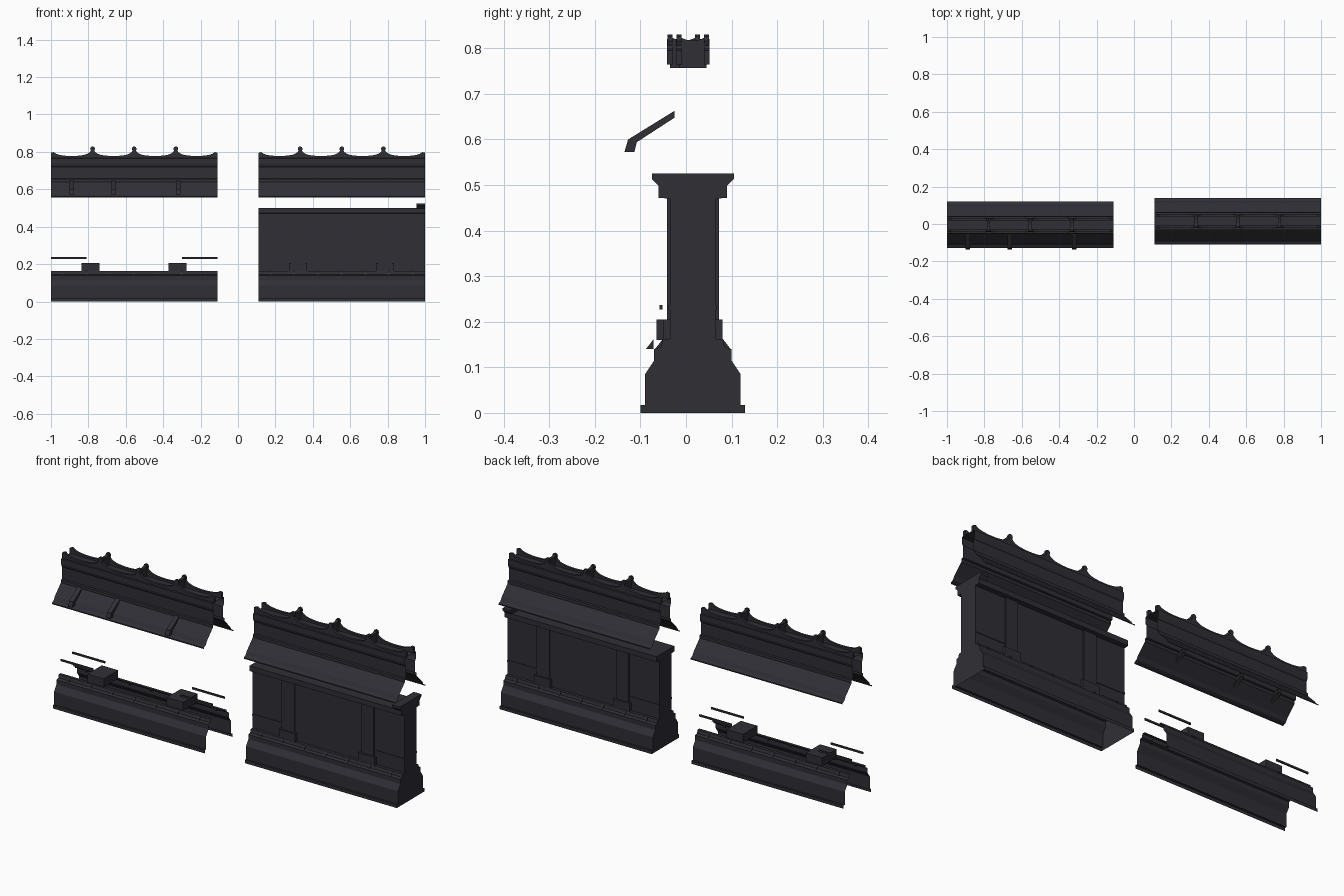
import bpy, bmesh, math

if "Cube" in bpy.data.objects:
    bpy.data.objects.remove(bpy.data.objects["Cube"])

stone = bpy.data.materials.new("dark slate stone")
stone.diffuse_color = (0.028, 0.028, 0.036, 1)
stone.use_nodes = True
stone.node_tree.nodes["Principled BSDF"].inputs["Base Color"].default_value = stone.diffuse_color


def finish(name, bm):
    me = bpy.data.meshes.new(name)
    bm.to_mesh(me)
    bm.free()
    me.materials.append(stone)
    ob = bpy.data.objects.new(name, me)
    bpy.context.collection.objects.link(ob)
    return ob


def sweep(bm, prof, x0, x1, closed=True):
    """Extrude a (y, z) profile along x; open profiles stay single sheets."""
    a = [bm.verts.new((x0, y, z)) for y, z in prof]
    b = [bm.verts.new((x1, y, z)) for y, z in prof]
    n = len(prof)
    faces = []
    for i in range(n if closed else n - 1):
        j = (i + 1) % n
        faces.append(bm.faces.new((a[i], b[i], b[j], a[j])))
    if closed:
        faces += [bm.faces.new(a), bm.faces.new(b[::-1])]
        bmesh.ops.recalc_face_normals(bm, faces=faces)


def box(bm, x0, x1, y0, y1, z0, z1):
    sweep(bm, [(y0, z0), (y1, z0), (y1, z1), (y0, z1)], x0, x1)


def both(half, c):
    """Front half profile (distance from centre, z) going up, then mirrored down."""
    return [(c - d, z) for d, z in half] + [(c + d, z) for d, z in half[::-1]]


BASE = [(.115, 0), (.115, .017), (.105, .017), (.105, .085), (.085, .115),
        (.085, .14), (.07, .145), (.066, .162), (.05, .162)]
ROOF = [(.124, .556), (.124, .562), (.108, .570), (.098, .588), (.048, .64), (.048, .655),
        (.038, .657), (.038, .72), (.042, .725), (.046, .738), (.046, .766), (.025, .768)]


def fins(c, x0):
    bm = bmesh.new()
    for i in range(7):
        x = x0 + .063 + .127 * i
        for s in (-1, 1):
            sweep(bm, [(c + s * .083, .14), (c + s * .066, .162), (c + s * .066, .14)],
                  x - .005, x + .005)
    finish("base_fins", bm)


def roof(c, x0, x1):
    # Sloped roof with moulded ridge
    bm = bmesh.new()
    sweep(bm, both(ROOF, c), x0, x1, closed=False)
    finish("roof_shell", bm)
    # Scalloped crest on both sides of the ridge
    bm = bmesh.new()
    p, n = (x1 - x0) / 4, 64
    for s in (-1, 1):
        ya, yb = c + s * .024, c + s * .037
        rows = []
        for i in range(n + 1):
            u = abs(2 * ((i / 16) % 1) - 1)
            z = .778 + .016 * u ** 2 + .026 * u ** 8
            if i in (0, n):
                z = .795
            x = x0 + (x1 - x0) * i / n
            rows.append([bm.verts.new(v) for v in
                         ((x, ya, .765), (x, yb, .765), (x, yb, z), (x, ya, z))])
        for r, q in zip(rows, rows[1:]):
            for k in range(4):
                bm.faces.new((r[k], q[k], q[(k + 1) % 4], r[(k + 1) % 4]))
        bm.faces.new(rows[0])
        bm.faces.new(rows[-1][::-1])
    bmesh.ops.recalc_face_normals(bm, faces=bm.faces)
    # Saddles and rounded knobs at the crest peaks
    for k in (1, 2, 3):
        x = x0 + p * k
        sweep(bm, [(c - .03, .757), (c + .03, .757), (c + .03, .825), (c + .015, .819),
                   (c, .817), (c - .015, .819), (c - .03, .825)], x - .008, x + .008)
        for s in (-1, 1):
            ring = [(x + .013 * math.cos(t * math.pi / 4), .816 + .014 * math.sin(t * math.pi / 4))
                    for t in range(8)]
            a = [bm.verts.new((q[0], c + s * .025, q[1])) for q in ring]
            b = [bm.verts.new((q[0], c + s * .036, q[1])) for q in ring]
            fs = [bm.faces.new((a[i], a[(i + 1) % 8], b[(i + 1) % 8], b[i])) for i in range(8)]
            fs += [bm.faces.new(a[::-1]), bm.faces.new(b)]
            bmesh.ops.recalc_face_normals(bm, faces=fs)
    finish("ridge_crest", bm)


# ---- Complete wall section (right), open underneath ----
C, X0, X1 = .015, .11, 1.0
bm = bmesh.new()
sweep(bm, both(BASE + [(.05, .47), (.075, .472), (.075, .50)], C), X0, X1)
bm.normal_update()
bmesh.ops.delete(bm, geom=[f for f in bm.faces if f.calc_center_median().z < .001],
                 context='FACES_ONLY')
finish("wall_body", bm)

bm = bmesh.new()
sweep(bm, both([(.075, .498), (.09, .513), (.09, .525)], C), .955, X1)
finish("cornice_end_block", bm)

# Pilasters on both wall faces with square feet
bm = bmesh.new()
for px in (.322, .787):
    box(bm, px - .037, px + .037, C - .057, C + .057, .20, .475)
    box(bm, px - .048, px + .048, C - .065, C + .065, .16, .205)
finish("pilasters", bm)

bm = bmesh.new()
for a, b in ((X0, .284), (.821, X1)):
    box(bm, a, b, C - .053, C + .053, .227, .237)
finish("wall_trim", bm)
fins(C, X0)
roof(C, X0, X1)

# ---- Open section (left): base shell, pilaster feet and loose trims ----
C, X0, X1 = -.005, -1.0, -.11
bm = bmesh.new()
h = both(BASE, C)
sweep(bm, h[:len(BASE)], X0, X1, closed=False)
sweep(bm, h[len(BASE):], X0, X1, closed=False)
finish("open_base_shell", bm)

bm = bmesh.new()
for px in (-.788, -.324):
    box(bm, px - .048, px + .048, C - .06, C + .06, .16, .205)
finish("pilaster_feet", bm)

bm = bmesh.new()
for a, b in ((X0, -.81), (-.30, X1)):
    for s in (-1, 1):
        box(bm, a, b, C + s * .05 - .003, C + s * .05 + .003, .227, .237)
finish("loose_trim", bm)
fins(C, X0)
roof(C, X0, X1)

# Raised ribs on the front roof slope
bm = bmesh.new()
for x in (-.888, -.665, -.32):
    sweep(bm, [(-.135, .573), (-.127, .60), (-.025, .663), (-.025, .648),
               (-.108, .594), (-.113, .573)], x - .012, x + .012)
finish("roof_ribs", bm)
